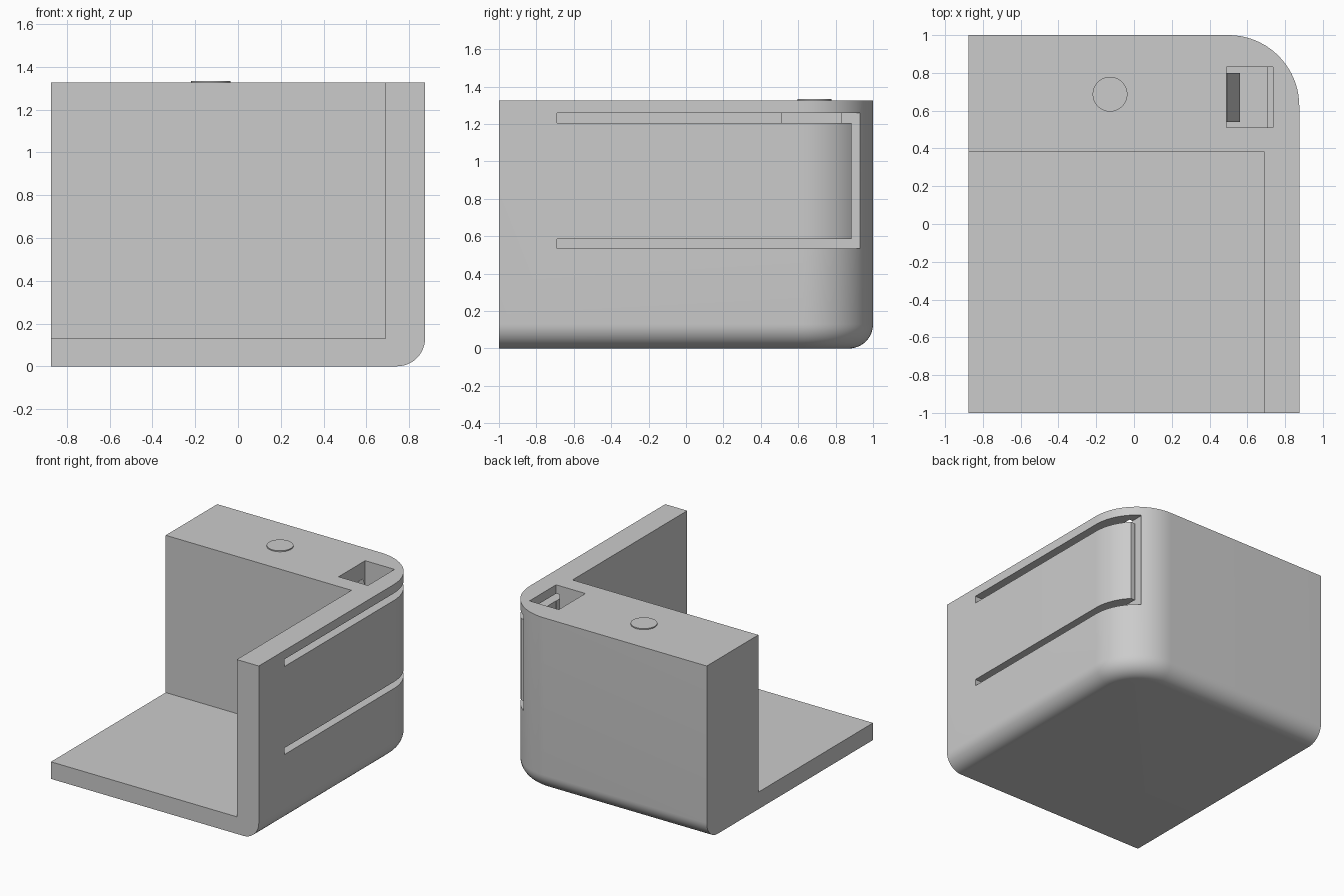
import bpy, bmesh
from math import sin, cos, pi

if "Cube" in bpy.data.objects:
    bpy.data.objects.remove(bpy.data.objects["Cube"], do_unlink=True)

grey = bpy.data.materials.new("plain_grey")
grey.use_nodes = True
grey.diffuse_color = (0.6, 0.6, 0.6, 1)
grey.node_tree.nodes["Principled BSDF"].inputs["Base Color"].default_value = (0.6, 0.6, 0.6, 1)


def finish(name, bm):
    bmesh.ops.recalc_face_normals(bm, faces=bm.faces)
    mesh = bpy.data.meshes.new(name)
    bm.to_mesh(mesh)
    bm.free()
    mesh.materials.append(grey)
    obj = bpy.data.objects.new(name, mesh)
    bpy.context.collection.objects.link(obj)
    return obj


def loft(name, rings):
    """Skin matching closed rings and cap both ends."""
    bm = bmesh.new()
    loops = [[bm.verts.new(p) for p in ring] for ring in rings]
    for a, b in zip(loops, loops[1:]):
        for i in range(len(a)):
            j = (i + 1) % len(a)
            bm.faces.new((a[i], a[j], b[j], b[i]))
    bm.faces.new(loops[0][::-1])
    bm.faces.new(loops[-1])
    return finish(name, bm)


def box(name, x0, x1, y0, y1, z0, z1):
    base = [(x0, y0), (x1, y0), (x1, y1), (x0, y1)]
    return loft(name, [[(x, y, z) for x, y in base] for z in (z0, z1)])


def activate(obj):
    bpy.ops.object.select_all(action='DESELECT')
    obj.select_set(True)
    bpy.context.view_layer.objects.active = obj


def cut(obj, cutter):
    cutter.hide_render = True
    mod = obj.modifiers.new("cut", 'BOOLEAN')
    mod.operation = 'DIFFERENCE'
    mod.solver = 'EXACT'
    mod.object = cutter
    activate(obj)
    bpy.ops.object.modifier_apply(modifier=mod.name)
    bpy.data.objects.remove(cutter, do_unlink=True)


# Corner body: one big rounded vertical edge and rounded bottom edges
HX, TOP, CORNER, ROUND, STEPS = 0.875, 1.327, 0.375, 0.13, 20


def outline(inset, z):
    r = CORNER - inset
    arc = [(HX - CORNER + r * cos(t), 1 - CORNER + r * sin(t), z)
           for t in (pi / 2 * i / STEPS for i in range(STEPS + 1))]
    return [(-HX, -1, z), (HX - inset, -1, z)] + arc + [(-HX, 1 - inset, z)]


angles = [pi / 2 * i / 12 for i in range(13)]
rings = [outline(ROUND * (1 - sin(t)), ROUND * (1 - cos(t))) for t in angles]
body = loft("corner_body", rings + [outline(0, TOP)])

# Open corner bounded by floor, back block and side wall
cut(body, box("corner_opening", -2, 0.69, -2, 0.38, 0.13, 2))

# Slots that free the flexible side tongue, and the gap behind it
START, END, DEPTH = -0.69, 0.93, 0.71
cut(body, box("upper_slot", DEPTH, 1, START, END, 1.205, 1.26))
cut(body, box("lower_slot", DEPTH, 1, START, END, 0.535, 0.585))
cut(body, box("end_slot", DEPTH, 1, 0.885, END, 0.56, 1.23))
cut(body, box("tongue_gap", DEPTH, 0.735, START, 0.9, 0.56, 1.23))

# Pocket in the top, open to the gap behind the tongue
cut(body, box("top_pocket", 0.49, 0.737, 0.51, 0.83, 0.65, 2))
activate(body)
bpy.ops.object.shade_smooth_by_angle()

# Sloped ramp on the inner pocket wall
profile = [(0.485, 1.2), (0.492, 1.2), (0.56, 1.05), (0.56, 0.645), (0.485, 0.645)]
loft("pocket_ramp", [[(x, y, z) for x, z in profile] for y in (0.54, 0.80)])

# Thin round button on the back block
disc = [(-0.127 + 0.092 * cos(2 * pi * i / 48), 0.687 + 0.092 * sin(2 * pi * i / 48))
        for i in range(48)]
button = loft("top_button", [[(x, y, z) for x, y in disc] for z in (TOP - 0.01, 1.335)])
activate(button)
bpy.ops.object.shade_smooth_by_angle()
